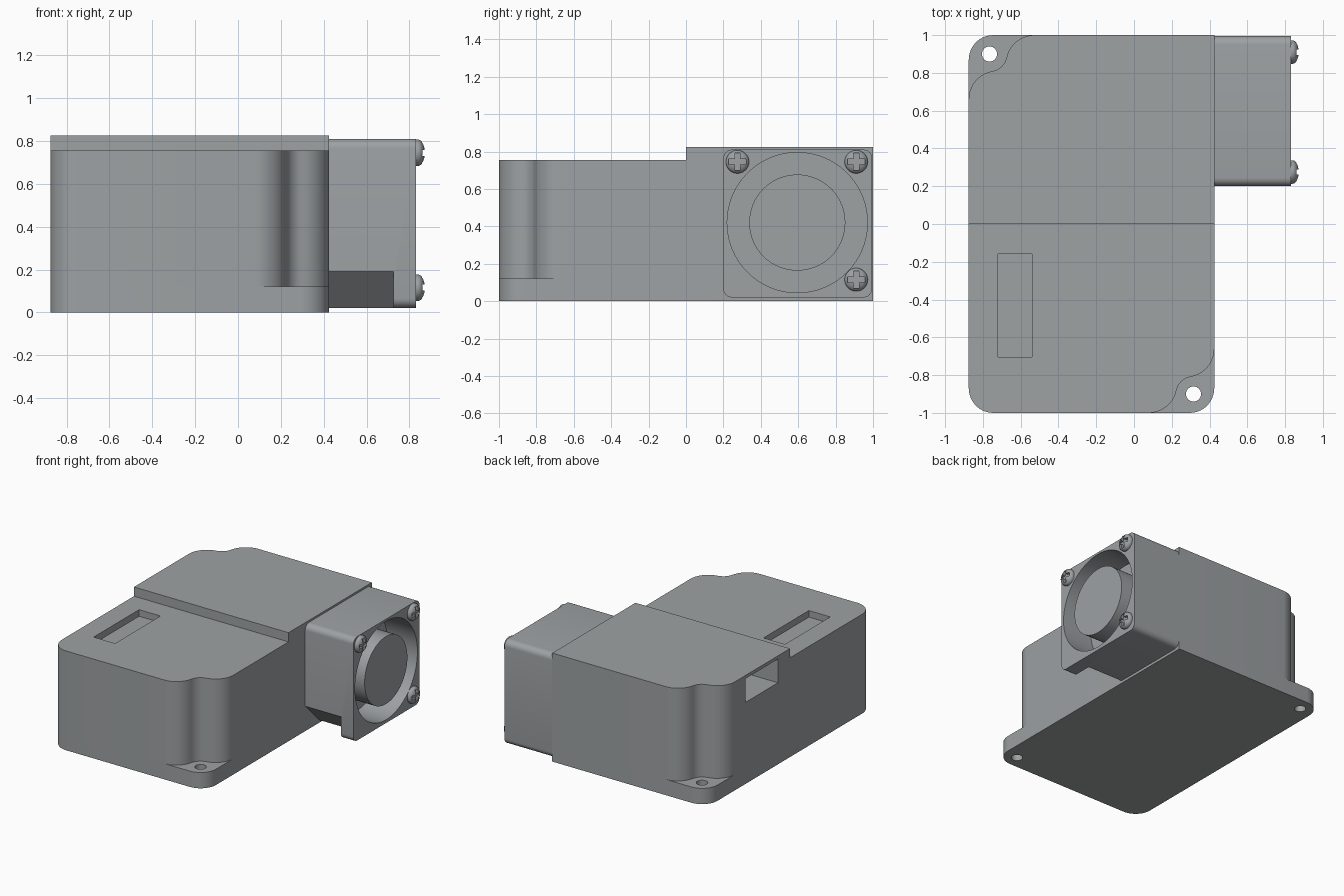
import bpy, bmesh, math
from mathutils import Vector

old = bpy.data.objects.get("Cube")
if old:
    bpy.data.objects.remove(old, do_unlink=True)

grey = bpy.data.materials.new("case grey")
colour = (0.34, 0.36, 0.37, 1)
grey.diffuse_color = colour
grey.use_nodes = True
grey.node_tree.nodes["Principled BSDF"].inputs["Base Color"].default_value = colour


def arc(cx, cy, r, a0, a1, n=10):
    """Points on an arc, angles in degrees."""
    angles = [math.radians(a0 + (a1 - a0) * i / n) for i in range(n + 1)]
    return [(cx + r * math.cos(a), cy + r * math.sin(a)) for a in angles]


def rect(a0, b0, a1, b1):
    return [(a0, b0), (a1, b0), (a1, b1), (a0, b1)]


def turn(points):
    """Half turn about the middle of the case."""
    return [(-0.45 - x, -y) for x, y in points]


def prism(name, points, lo, hi, axis="z"):
    """Extrude an (x, y) outline along z, or a (y, z) outline along x."""
    bm = bmesh.new()
    place = (lambda p: (p[0], p[1], lo)) if axis == "z" else (lambda p: (lo, p[0], p[1]))
    face = bm.faces.new([bm.verts.new(place(p)) for p in points])
    new = bmesh.ops.extrude_face_region(bm, geom=[face])["geom"]
    step = Vector((0, 0, hi - lo)) if axis == "z" else Vector((hi - lo, 0, 0))
    bmesh.ops.translate(bm, verts=[v for v in new if isinstance(v, bmesh.types.BMVert)], vec=step)
    bmesh.ops.recalc_face_normals(bm, faces=bm.faces)
    return finish(name, bm)


def finish(name, bm):
    mesh = bpy.data.meshes.new(name)
    bm.to_mesh(mesh)
    bm.free()
    mesh.materials.append(grey)
    obj = bpy.data.objects.new(name, mesh)
    bpy.context.collection.objects.link(obj)
    return obj


def select(obj):
    bpy.ops.object.select_all(action="DESELECT")
    obj.select_set(True)
    bpy.context.view_layer.objects.active = obj


def cut(obj, *cutters):
    """Subtract the cutters and remove them."""
    for c in cutters:
        select(obj)
        mod = obj.modifiers.new("cut", "BOOLEAN")
        mod.operation, mod.solver, mod.object = "DIFFERENCE", "EXACT", c
        bpy.ops.object.modifier_apply(modifier=mod.name)
        bpy.data.objects.remove(c, do_unlink=True)


# Outlines of the case: rounded corners and the scooped screw corners
L, R, r = -0.875, 0.425, 0.13
front_left = arc(L + r, -1 + r, r, 180, 270)
front_right = arc(R - r, -1 + r, r, 270, 360)
scoop = (arc(0.078, -0.85, 0.15, -90, -11.9)
         + arc(0.315, -0.9, 0.092, 168.1, 99.5)[1:-1]
         + arc(0.275, -0.661, 0.15, -80.5, 0))

# Base with mounting ears
base = prism("base_plate", front_left + front_right + [(R, 1)] + turn(front_right), 0, 0.12)
hole = arc(0.315, -0.9, 0.04, 0, 345, 23)
cut(base, prism("hole_a", hole, -0.1, 0.3), prism("hole_b", turn(hole), -0.1, 0.3))

# Case walls, top recess and side window
case = prism("case_body", front_left + scoop + [(R, 1)] + turn(scoop), 0.12, 0.755)
lid = prism("raised_top", [(L, 0), (R, 0), (R, 1)] + turn(scoop), 0.755, 0.825)
window = rect(-0.95, 0.145, -0.55, 0.535)
cut(case, prism("recess", rect(-0.72, -0.705, -0.54, -0.16), 0.705, 0.9),
    prism("window_low", window, 0.62, 0.80))
cut(lid, prism("window_high", window, 0.62, 0.80))

# Fan housing with round intake and a chamfered lower corner
y0, y1, z0, z1, f = 0.2, 0.995, 0.02, 0.81, 0.045
housing = (arc(y0 + f, z0 + f, f, 180, 270, 6) + arc(y1 - f, z0 + f, f, 270, 360, 6)
           + arc(y1 - f, z1 - f, f, 0, 90, 6) + arc(y0 + f, z1 - f, f, 90, 180, 6))
fan = prism("fan_housing", housing, R, 0.83, "x")
cut(fan, prism("intake", arc(0.595, 0.42, 0.375, 0, 354.375, 63), 0.58, 0.9, "x"),
    prism("corner", [(0.1, 0.29), (0.1, -0.08), (0.47, -0.08)], 0.40, 0.725, "x"))
hub = prism("fan_hub", arc(0.595, 0.42, 0.257, 0, 354.375, 63), 0.56, 0.828, "x")
parts = [base, case, lid, fan, hub]

# Domed screws with cross slots
for i, (y, z) in enumerate([(0.275, 0.745), (0.91, 0.745), (0.91, 0.115)]):
    bm = bmesh.new()
    profile = [(0.82, 0.062), (0.84, 0.062)] + [
        (0.84 + 0.033 * math.sin(a), 0.062 * math.cos(a))
        for a in (math.radians(15 * k) for k in range(1, 6))] + [(0.873, 0)]
    verts = [bm.verts.new((x, y + d, z)) for x, d in profile]
    edges = [bm.edges.new(pair) for pair in zip(verts, verts[1:])]
    bmesh.ops.spin(bm, geom=verts + edges, cent=(0, y, z), axis=(1, 0, 0),
                   angle=2 * math.pi, steps=32)
    bmesh.ops.remove_doubles(bm, verts=bm.verts, dist=1e-4)
    bmesh.ops.holes_fill(bm, edges=bm.edges)
    bmesh.ops.recalc_face_normals(bm, faces=bm.faces)
    screw = finish(f"screw_{i + 1}", bm)
    a, b = 0.047, 0.014
    cross = [(y + p, z + q) for p, q in [
        (-b, -a), (b, -a), (b, -b), (a, -b), (a, b), (b, b),
        (b, a), (-b, a), (-b, b), (-a, b), (-a, -b), (-b, -b)]]
    cut(screw, prism("slot", cross, 0.848, 0.9, "x"))
    parts.append(screw)

# Smooth curved walls, keep edges sharp
for obj in parts:
    select(obj)
    bpy.ops.object.shade_smooth_by_angle(angle=math.radians(30))
